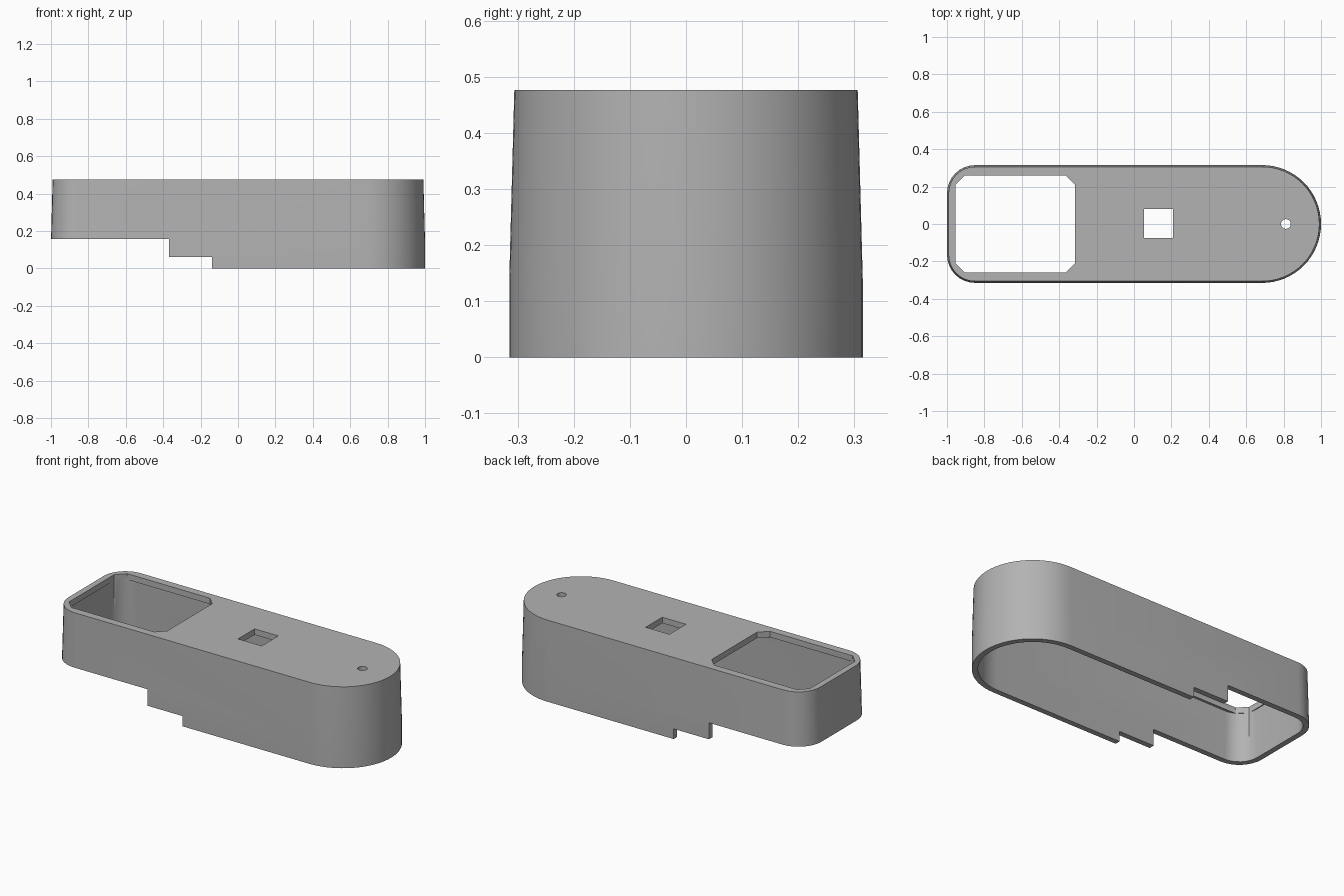
import bpy, bmesh
from math import sin, cos, pi

if "Cube" in bpy.data.objects:
    bpy.data.objects.remove(bpy.data.objects["Cube"])

TOP, PLATE, WALL = 0.476, 0.035, 0.032

grey = bpy.data.materials.new("plain grey")
grey.use_nodes = True
grey.diffuse_color = (0.45, 0.45, 0.45, 1)
grey.node_tree.nodes["Principled BSDF"].inputs["Base Color"].default_value = (0.45, 0.45, 0.45, 1)


def arc(cx, cy, r, start, end, steps):
    angles = [start + (end - start) * i / steps for i in range(steps + 1)]
    return [(cx + r * cos(a), cy + r * sin(a)) for a in angles]


def outline(inset):
    """Round nose on +x, flat tail with rounded corners on -x."""
    r = 0.15 - inset
    return (arc(0.685, 0, 0.315 - inset, -pi / 2, pi / 2, 32)
            + arc(-0.85, 0.165, r, pi / 2, pi, 8)
            + arc(-0.85, -0.165, r, pi, 1.5 * pi, 8))


def loft(name, layers):
    """Solid through matching outlines, given as (height, points)."""
    bm = bmesh.new()
    rings = [[bm.verts.new((x, y, z)) for x, y in pts] for z, pts in layers]
    for a, b in zip(rings, rings[1:]):
        for i in range(len(a)):
            j = (i + 1) % len(a)
            bm.faces.new((a[i], a[j], b[j], b[i]))
    bm.faces.new(rings[0][::-1])
    bm.faces.new(rings[-1])
    bmesh.ops.recalc_face_normals(bm, faces=bm.faces)
    mesh = bpy.data.meshes.new(name)
    bm.to_mesh(mesh)
    bm.free()
    mesh.materials.append(grey)
    obj = bpy.data.objects.new(name, mesh)
    bpy.context.collection.objects.link(obj)
    return obj


def box(x0, x1, y0, y1, c=0):
    """Rectangle, with chamfered corners if c is given."""
    if not c:
        return [(x0, y0), (x1, y0), (x1, y1), (x0, y1)]
    return [(x0 + c, y0), (x1 - c, y0), (x1, y0 + c), (x1, y1 - c),
            (x1 - c, y1), (x0 + c, y1), (x0, y1 - c), (x0, y0 + c)]


def prism(name, points, z0, z1):
    return loft(name, [(z0, points), (z1, points)])


# Drafted outer body
shell = loft("housing_shell", [(0, outline(0)), (0.14, outline(0)), (TOP, outline(0.009))])

# Hollow inside, stepped underside and openings in the top plate
cutters = [
    loft("cavity_cutter", [(-0.1, outline(WALL)), (0.14, outline(WALL)),
                           (TOP - PLATE, outline(WALL + 0.008))]),
    prism("tail_step_cutter", box(-1.2, -0.37, -0.5, 0.5), -0.15, 0.157),
    prism("middle_step_cutter", box(-1.25, -0.14, -0.55, 0.55), -0.2, 0.06),
    prism("window_cutter", box(-0.955, -0.315, -0.26, 0.26, 0.05), 0.3, 0.6),
    prism("square_hole_cutter", box(0.053, 0.208, -0.076, 0.079), 0.3, 0.6),
    prism("round_hole_cutter", arc(0.812, 0, 0.026, 0, 2 * pi * 23 / 24, 23), 0.3, 0.6),
]
bpy.context.view_layer.objects.active = shell
for cutter in cutters:
    mod = shell.modifiers.new(cutter.name, "BOOLEAN")
    mod.operation = "DIFFERENCE"
    mod.solver = "EXACT"
    mod.object = cutter
    bpy.ops.object.modifier_apply(modifier=mod.name)
    bpy.data.objects.remove(cutter)

# Smooth curved walls with crisp rims
bpy.ops.object.select_all(action="DESELECT")
shell.select_set(True)
bpy.ops.object.shade_smooth_by_angle(angle=pi / 6)
